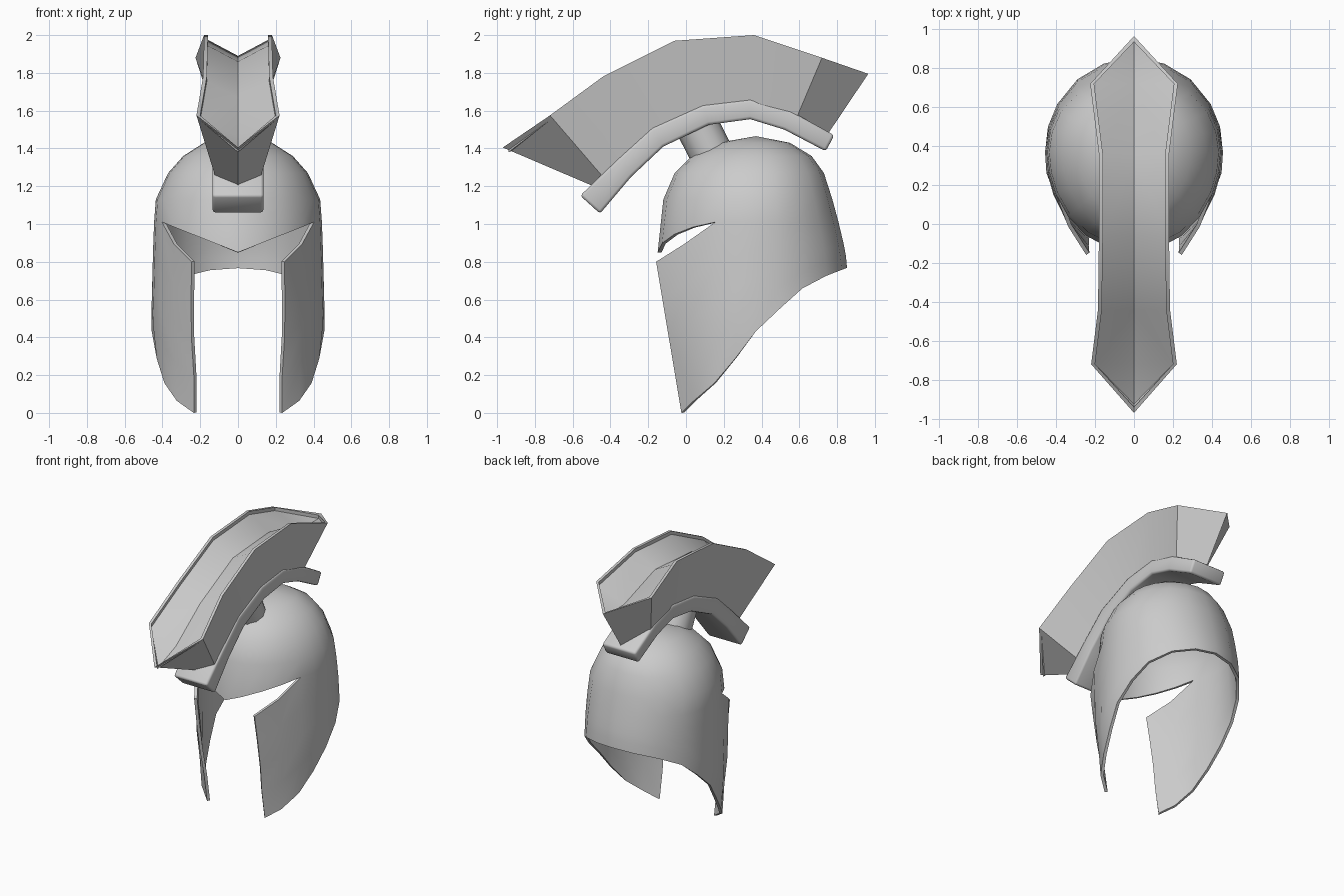
import bpy, bmesh, math
from mathutils import Vector

if "Cube" in bpy.data.objects:
    bpy.data.objects.remove(bpy.data.objects["Cube"])

steel = bpy.data.materials.new("light grey")
steel.diffuse_color = (0.6, 0.6, 0.6, 1)
steel.use_nodes = True
steel.node_tree.nodes["Principled BSDF"].inputs["Base Color"].default_value = steel.diffuse_color


def interp(x, table):
    """Linear look-up of x in rows of (x, values...)."""
    if x <= table[0][0]:
        return table[0][1:]
    for a, b in zip(table, table[1:]):
        if x <= b[0]:
            t = (x - a[0]) / (b[0] - a[0])
            return [p + (q - p) * t for p, q in zip(a[1:], b[1:])]
    return table[-1][1:]


def add_grid(bm, columns):
    """Skin neighbouring columns of points with quads."""
    rows = [[bm.verts.new(p) for p in c] for c in columns]
    for a, b in zip(rows, rows[1:]):
        for j in range(len(a) - 1):
            bm.faces.new((a[j], b[j], b[j + 1], a[j + 1]))


def finish(name, bm, angle, mirror=False, thickness=0, bevel=0, outward=False):
    bmesh.ops.remove_doubles(bm, verts=bm.verts, dist=1e-4)
    if outward:
        bmesh.ops.recalc_face_normals(bm, faces=bm.faces)
    me = bpy.data.meshes.new(name)
    bm.to_mesh(me)
    bm.free()
    me.materials.append(steel)
    ob = bpy.data.objects.new(name, me)
    bpy.context.collection.objects.link(ob)
    if mirror:
        m = ob.modifiers.new("mirror", 'MIRROR')
        m.use_clip = True
    if thickness:
        m = ob.modifiers.new("solid", 'SOLIDIFY')
        m.thickness, m.offset = thickness, -1
    if bevel:
        m = ob.modifiers.new("bevel", 'BEVEL')
        m.width, m.segments = bevel, 2
        m.limit_method, m.angle_limit = 'ANGLE', math.radians(50)
    bpy.ops.object.select_all(action='DESELECT')
    ob.select_set(True)
    bpy.context.view_layer.objects.active = ob
    bpy.ops.object.convert(target='MESH')
    bpy.ops.object.shade_smooth_by_angle(angle=math.radians(angle))
    return ob


# Helmet shell: half rings, (height, half width, front y, back y)
MID = 0.37
SHELL = [(0, .43, -.15, .88), (.2, .43, -.15, .88), (.46, .46, -.15, .88),
         (.85, .45, -.15, .845), (1.0, .445, -.14, .81), (1.13, .435, -.12, .775),
         (1.27, .37, -.06, .73), (1.36, .29, .03, .665), (1.43, .18, .17, .55),
         (1.465, 0, MID, MID)]
BOTTOM = [(-.03, 0), (.19, .18), (.39, .46), (.65, .69), (.865, .77)]
CHEEK, NOTCH = 33, 65          # angles of the cheek edge and eye-slit corner


def shell_point(deg, z, cheek=False):
    w, front, back = interp(z, SHELL)
    s, c = math.sin(math.radians(deg)), math.cos(math.radians(deg))
    reach = MID - front if c > 0 else back - MID
    if cheek and deg < NOTCH:  # cheek guards flare forward towards the eyes
        f = (NOTCH - deg) / (NOTCH - CHEEK)
        reach += f * (.47 + .2 * z - reach)
    return Vector((w * s, MID - reach * c, z))


def cosd(d):
    return math.cos(math.radians(d))


def lower_column(deg):
    lo = interp(MID - .49 * cosd(deg), BOTTOM)[0]
    t = min(1, (cosd(CHEEK) - cosd(deg)) / (cosd(CHEEK) - cosd(NOTCH)))
    hi = .8 + .21 * t
    return [shell_point(deg, lo + (hi - lo) * k / 4, True) for k in range(5)]


def upper_column(deg):
    x = min(1, math.sin(math.radians(deg)) / math.sin(math.radians(NOTCH)))
    lo = .85 + .16 * (x if deg < NOTCH else 1)
    return [shell_point(deg, z) for z in (lo, 1.13, 1.27, 1.36, 1.43, 1.465)]


back_angles = [NOTCH, 78, 90, 105, 120, 140, 160, 180]
bm = bmesh.new()
add_grid(bm, [lower_column(d) for d in [CHEEK, 49] + back_angles])
add_grid(bm, [upper_column(d) for d in [0, 16, 33, 49] + back_angles])
finish("helmet_shell", bm, 40, mirror=True, thickness=.02)

# Crest holder: curved bar, (top y, top z, bottom y, bottom z)
BAR = [(-.56, 1.15, -.455, 1.055), (-.36, 1.345, -.29, 1.25), (-.18, 1.51, -.12, 1.41),
       (.09, 1.63, .12, 1.525), (.34, 1.66, .34, 1.555), (.55, 1.60, .52, 1.5),
       (.785, 1.47, .74, 1.385)]
bm = bmesh.new()
W = .135
add_grid(bm, [[(-W, c, d), (W, c, d), (W, a, b), (-W, a, b), (-W, c, d)]
              for a, b, c, d in BAR])
bmesh.ops.remove_doubles(bm, verts=bm.verts, dist=1e-4)
bmesh.ops.holes_fill(bm, edges=[e for e in bm.edges if e.is_boundary], sides=4)
finish("crest_holder", bm, 50, bevel=.015, outward=True)

# Stem between dome and crest holder
bm = bmesh.new()
bmesh.ops.create_cone(bm, cap_ends=True, segments=12, radius1=.115, radius2=.115, depth=.24)
axis = Vector((0, -.45, .89))
bmesh.ops.transform(bm, matrix=Vector((0, 0, 1)).rotation_difference(axis).to_matrix().to_4x4(),
                    verts=bm.verts)
bmesh.ops.translate(bm, vec=(0, .1, 1.44), verts=bm.verts)
finish("crest_stem", bm, 40)

# Crest: grooved body, (rim y, rim z, rim half width, bottom y, bottom z, bottom half width)
CREST = [(-.97, 1.405, 0, -.49, 1.2, 0), (-.72, 1.575, .2, -.44, 1.25, .12),
         (-.44, 1.78, .165, -.16, 1.45, .12), (-.06, 1.97, .16, .09, 1.58, .12),
         (.36, 2.0, .16, .34, 1.6, .12), (.72, 1.88, .205, .58, 1.55, .12),
         (.965, 1.795, 0, .74, 1.46, 0)]
sections = []
for y, z, w, by, bz, bw in CREST:
    tip = w == 0
    rim = 0 if tip else .02
    inset = (-math.copysign(.03, y)) if tip else 0
    sections.append([(0, by, bz), (bw, by, bz), (w + rim, y, z), (w, y + inset, z),
                     (w, y + inset, z - .025), (0, y + inset, z - (.025 if tip else .11))])
bm = bmesh.new()
add_grid(bm, sections)
add_grid(bm, [[(-x, y, z) for x, y, z in s] for s in sections])
finish("crest", bm, 35, outward=True)
